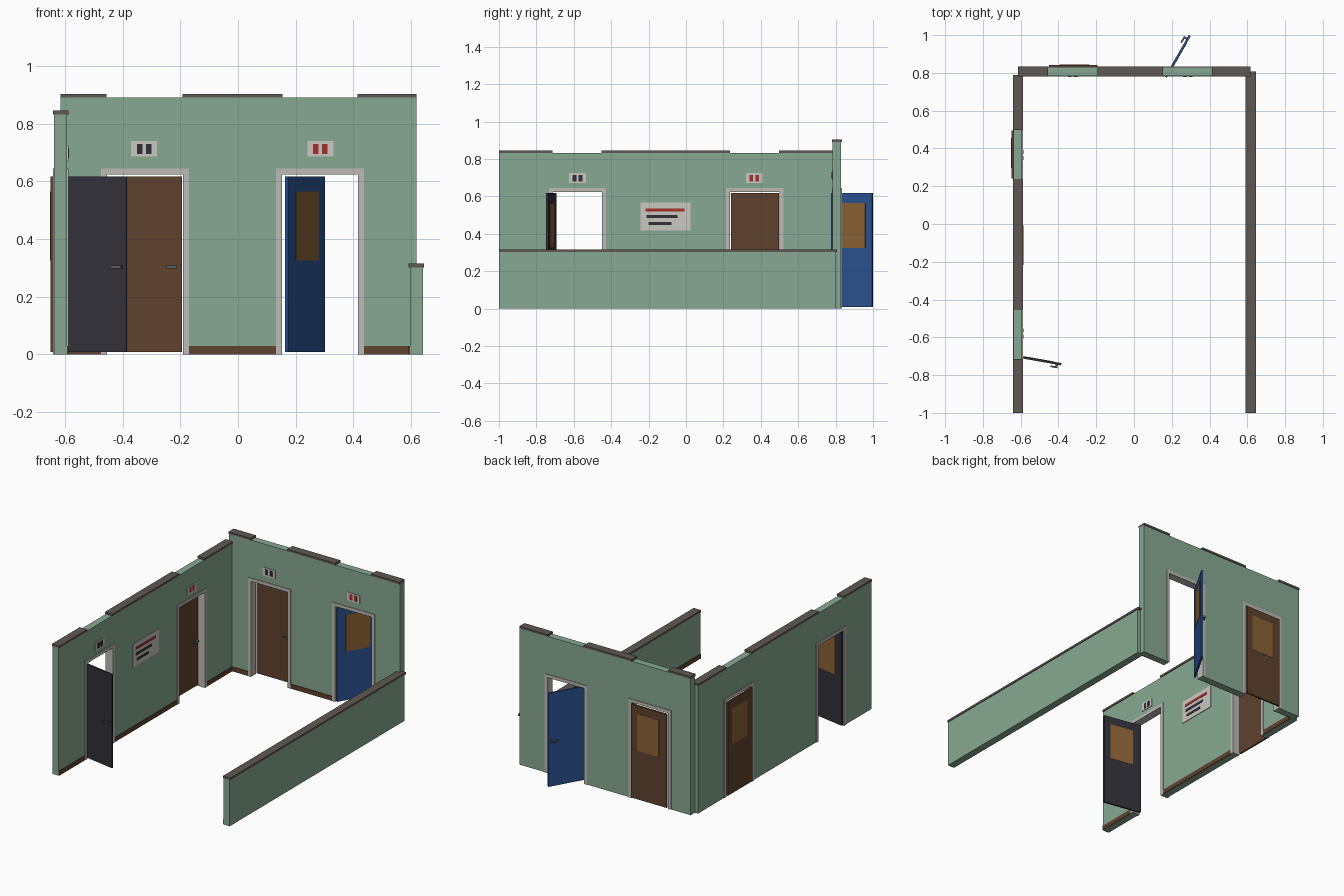
import bpy, bmesh, math
from mathutils import Matrix, Vector

if "Cube" in bpy.data.objects:
    bpy.data.objects.remove(bpy.data.objects["Cube"])


def material(name, rgb):
    m = bpy.data.materials.new(name)
    lin = [((c / 255 + 0.055) / 1.055) ** 2.4 for c in rgb]
    m.diffuse_color = (*lin, 1)
    m.use_nodes = True
    m.node_tree.nodes["Principled BSDF"].inputs["Base Color"].default_value = m.diffuse_color
    return m


GREEN = material("wall_green", (137, 169, 147))
CAP = material("cap_grey", (96, 89, 83))
FRAME = material("frame_grey", (190, 187, 182))
BROWN = material("wood_brown", (96, 66, 47))
DARK = material("charcoal", (49, 48, 57))
BLUE = material("door_blue", (43, 82, 146))
PANE = material("pane_amber", (140, 98, 54))
PLATE = material("sign_white", (203, 200, 194))
RED = material("sign_red", (166, 48, 42))
METAL = material("handle_metal", (92, 92, 94))


def finish(name, bm, mat, matrix):
    bmesh.ops.recalc_face_normals(bm, faces=bm.faces)
    me = bpy.data.meshes.new(name)
    bm.to_mesh(me)
    bm.free()
    me.materials.append(mat)
    ob = bpy.data.objects.new(name, me)
    ob.matrix_world = matrix
    bpy.context.collection.objects.link(ob)
    return ob


def box(name, mat, matrix, x, y, z):
    """Box from (min, max) ranges in the local frame of a wall or door."""
    bm = bmesh.new()
    size = [r[1] - r[0] for r in (x, y, z)]
    mid = Vector([(r[0] + r[1]) / 2 for r in (x, y, z)])
    bmesh.ops.create_cube(bm, size=1, matrix=Matrix.Translation(mid) @ Matrix.Diagonal((*size, 1)))
    return finish(name, bm, mat, matrix)


def slab(name, mat, matrix, profile, half):
    """Upright profile in x, z extruded through the wall thickness."""
    bm = bmesh.new()
    face = bm.faces.new([bm.verts.new((x, -half, z)) for x, z in profile])
    ext = bmesh.ops.extrude_face_region(bm, geom=[face])
    verts = [v for v in ext["geom"] if isinstance(v, bmesh.types.BMVert)]
    bmesh.ops.translate(bm, verts=verts, vec=(0, 2 * half, 0))
    return finish(name, bm, mat, matrix)


def place(x, y, angle):
    return Matrix.Translation((x, y, 0)) @ Matrix.Rotation(math.radians(angle), 4, 'Z')


HALF = 0.0225      # half wall thickness
GAP = 0.133        # half doorway width
HEAD = 0.624       # doorway height
TRIM = 0.02        # frame width


def wall(name, matrix, start, end, height, doors, caps):
    # Wall sheet with doorway notches
    profile = [(start, 0)]
    for c in doors:
        profile += [(c - GAP, 0), (c - GAP, HEAD), (c + GAP, HEAD), (c + GAP, 0)]
    profile += [(end, 0), (end, height), (start, height)]
    slab(name, GREEN, matrix, profile, HALF)
    # Broken capping along the top
    for a, b in caps:
        box(name + "_cap", CAP, matrix, (a, b), (-0.027, 0.027), (height, height + 0.013))
    # Door frames
    for c in doors:
        i, o, h = GAP - 0.001, GAP + TRIM, HEAD
        slab(name + "_door_frame", FRAME, matrix,
             [(c - o, 0), (c - o, h + TRIM), (c + o, h + TRIM), (c + o, 0),
              (c + i, 0), (c + i, h - 0.001), (c - i, h - 0.001), (c - i, 0)], 0.0265)
    # Skirting on the inner face between the frames
    edges = [start] + [c + s * (GAP + TRIM) for c in doors for s in (-1, 1)] + [end]
    for a, b in zip(edges[::2], edges[1::2]):
        box(name + "_skirting", BROWN, matrix, (a, b), (-HALF - 0.004, -HALF + 0.002), (0.001, 0.03))


def small_sign(name, matrix, c, z, mat):
    box(name, PLATE, matrix, (c - 0.045, c + 0.045), (-HALF - 0.004, -HALF), (z - 0.027, z + 0.027))
    for s in (-1, 1):
        m = c + s * 0.0155
        box(name + "_symbol", mat, matrix, (m - 0.01, m + 0.01),
            (-HALF - 0.006, -HALF - 0.004), (z - 0.018, z + 0.018))


def door(name, mat, matrix, side=-1):
    """Leaf runs along local x from its hinge; side is the face with the handle."""
    box(name, mat, matrix, (0, 0.255), (-0.006, 0.006), (0.008, 0.617))

    def span(a, b):
        return tuple(sorted((side * a, side * b)))
    box(name + "_pane", PANE, matrix, (0.055, 0.213), span(-0.0075, -0.005), (0.325, 0.565))
    box(name + "_handle_stem", METAL, matrix, (0.226, 0.238), span(0.005, 0.022), (0.297, 0.309))
    box(name + "_handle_lever", METAL, matrix, (0.2, 0.238), span(0.016, 0.025), (0.298, 0.308))


# Walls: local y points outward
back = place(0, 0.807, 0)
left = place(-0.6145, 0, 90)
right = place(0.618, 0, -90)
wall("back_wall", back, -0.615, 0.618, 0.89, (-0.322, 0.284),
     ((-0.615, -0.455), (-0.192, 0.154), (0.414, 0.618)))
wall("left_wall", left, -1, 0.786, 0.832, (-0.58, 0.368),
     ((-1, -0.714), (-0.452, 0.236), (0.498, 0.789)))
wall("low_wall", right, -0.798, 1, 0.302, (), ((-0.807, 1),))

# Doorway signs
small_sign("back_dark_sign", back, -0.325, 0.712, DARK)
small_sign("back_red_sign", back, 0.285, 0.712, RED)
small_sign("left_dark_sign", left, -0.58, 0.697, DARK)
small_sign("left_red_sign", left, 0.365, 0.697, RED)

# Notice board with three bars
box("notice_board", PLATE, left, (-0.243, 0.025), (-HALF - 0.004, -HALF), (0.416, 0.566))
for mat, a, b, z in ((RED, -0.216, -0.008, 0.528), (DARK, -0.21, -0.046, 0.491), (DARK, -0.2, -0.077, 0.454)):
    box("notice_bar", mat, left, (a, b), (-HALF - 0.006, -HALF - 0.004), (z - 0.008, z + 0.008))

# Doors: two shut, two standing open
door("back_shut_door", BROWN, place(-0.449, 0.836, 0))
door("left_shut_door", BROWN, place(-0.643, 0.241, 90))
door("left_open_door", DARK, place(-0.636, -0.698, -10))
door("back_open_door", BLUE, place(0.168, 0.777, 60), side=1)
